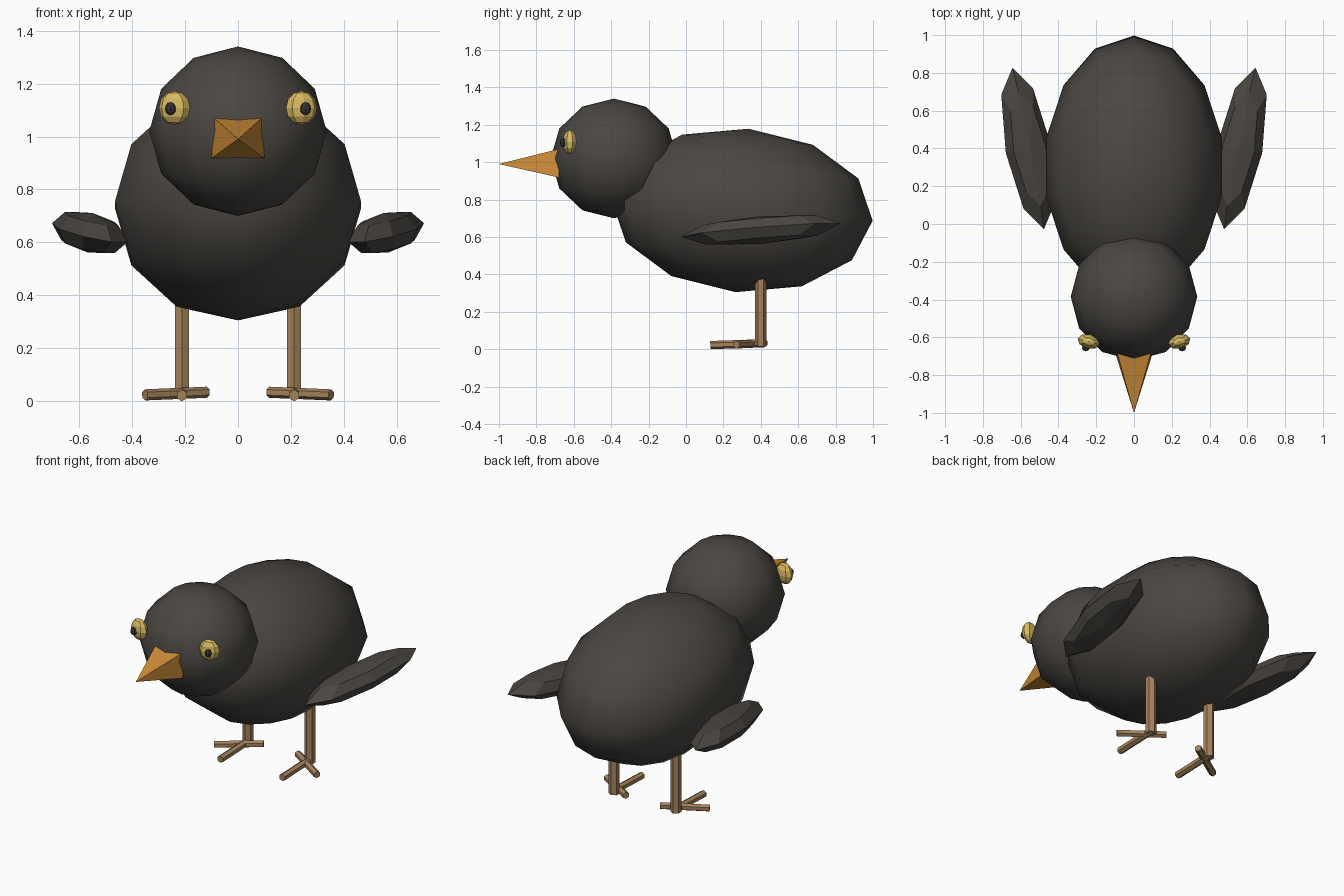
import bpy, bmesh, math
from mathutils import Vector, Matrix, Euler

if "Cube" in bpy.data.objects:
    bpy.data.objects.remove(bpy.data.objects["Cube"])


def material(name, rgb):
    m = bpy.data.materials.new(name)
    m.diffuse_color = (*rgb, 1)
    m.use_nodes = True
    m.node_tree.nodes["Principled BSDF"].inputs["Base Color"].default_value = m.diffuse_color
    return m


FEATHER = material("dark_feather", (0.070, 0.063, 0.055))
BEAK = material("orange_beak", (0.62, 0.27, 0.04))
EYE = material("yellow_eye", (0.68, 0.49, 0.12))
PUPIL = material("black_pupil", (0.035, 0.035, 0.035))
LEG = material("tan_leg", (0.38, 0.23, 0.11))


def finish(bm, name, mat, smooth=False):
    bmesh.ops.recalc_face_normals(bm, faces=bm.faces[:])
    me = bpy.data.meshes.new(name)
    bm.to_mesh(me)
    bm.free()
    me.materials.append(mat)
    for p in me.polygons:
        p.use_smooth = smooth
    ob = bpy.data.objects.new(name, me)
    bpy.context.collection.objects.link(ob)
    return ob


def ellipsoid(name, mat, loc, radii, segs, rings, rot=(0, 0, 0), smooth=False):
    bm = bmesh.new()
    bmesh.ops.create_uvsphere(bm, u_segments=segs, v_segments=rings, radius=1)
    angles = Euler([math.radians(a) for a in rot])
    bm.transform(Matrix.LocRotScale(Vector(loc), angles, Vector(radii)))
    return finish(bm, name, mat, smooth)


def rod(name, mat, a, b, r, sides=6):
    a, b = Vector(a), Vector(b)
    bm = bmesh.new()
    bmesh.ops.create_cone(bm, cap_ends=True, segments=sides, radius1=r,
                          radius2=r, depth=(b - a).length)
    turn = (b - a).to_track_quat('Z', 'Y').to_matrix().to_4x4()
    bm.transform(Matrix.Translation((a + b) / 2) @ turn)
    return finish(bm, name, mat)


# Body and head
ellipsoid("body", FEATHER, (0, 0.30, 0.742), (0.477, 0.70, 0.438), 14, 6,
          (-4.5, 0, 0), True)
ellipsoid("head", FEATHER, (0, -0.385, 1.02), (0.335, 0.338, 0.32), 12, 6,
          (0, 0, 0), True)

# Four-sided beak
bm = bmesh.new()
tip = bm.verts.new((0, -1.0, 0.99))
base = [bm.verts.new(p) for p in ((-0.09, -0.68, 1.07), (0.09, -0.68, 1.07),
                                  (0.10, -0.68, 0.918), (-0.10, -0.68, 0.918))]
bm.faces.new(base)
for i in range(4):
    bm.faces.new((base[i], base[(i + 1) % 4], tip))
finish(bm, "beak", BEAK)

for s, side in ((-1, "right"), (1, "left")):
    # Eyes
    ellipsoid(side + "_eye", EYE, (s * 0.24, -0.622, 1.108),
              (0.061, 0.038, 0.064), 8, 6, (0, 0, s * 15))
    ellipsoid(side + "_pupil", PUPIL, (s * 0.255, -0.656, 1.105),
              (0.021, 0.018, 0.024), 8, 6)
    # Wings
    ellipsoid(side + "_wing", FEATHER, (s * 0.56, 0.40, 0.637),
              (0.122, 0.437, 0.075), 8, 4, (4.7, -7 * s, -11.6 * s))
    # Leg, front toe and slanted cross toe
    x = s * 0.212
    rod(side + "_leg", LEG, (x, 0.40, 0.015), (x, 0.40, 0.40), 0.031)
    rod(side + "_front_toe", LEG, (x, 0.42, 0.032), (x, 0.13, 0.022), 0.022)
    rod(side + "_cross_toe", LEG, (x - s * 0.095, 0.42, 0.034),
        (x + s * 0.14, 0.27, 0.024), 0.021)
